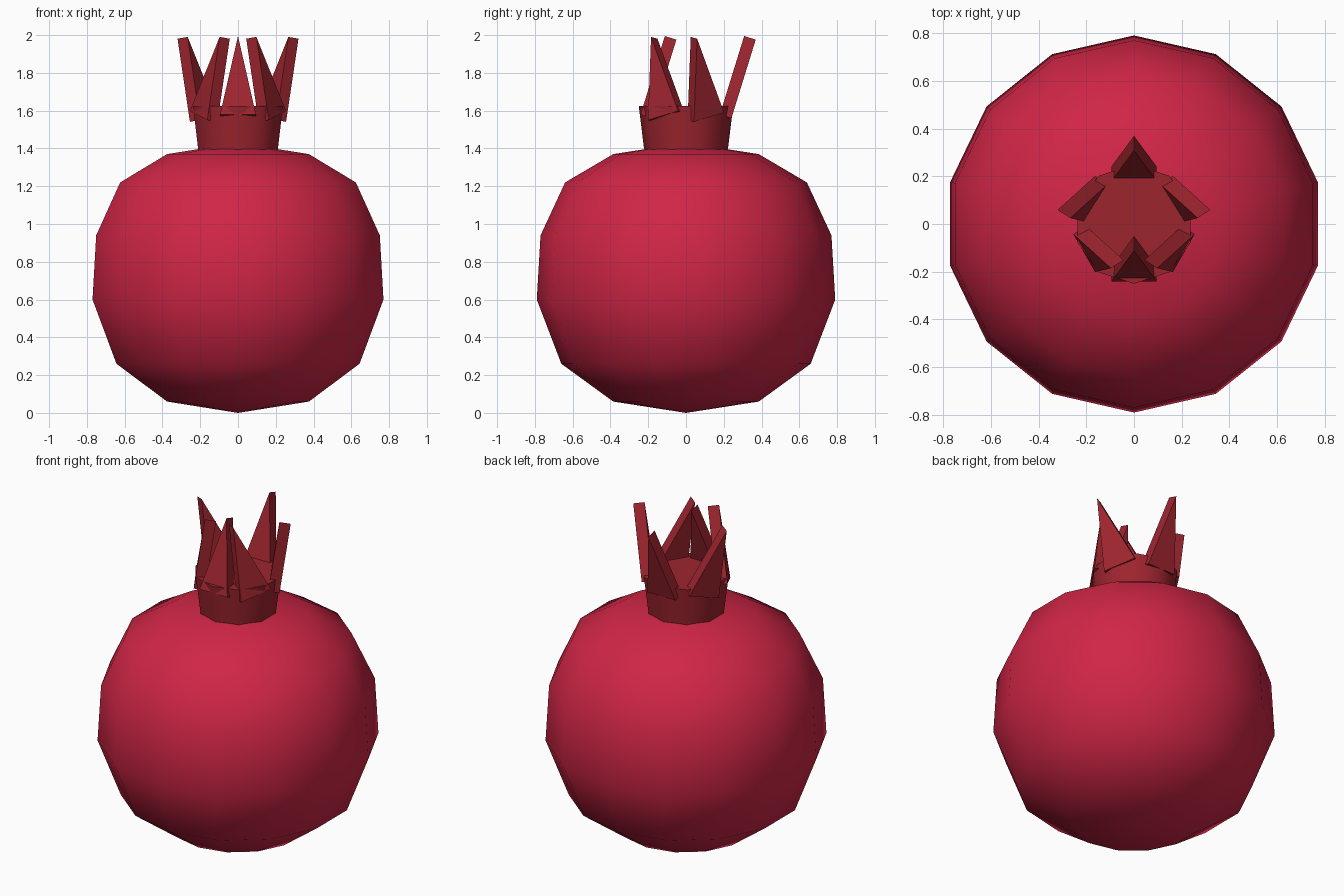
import bpy
import bmesh
from math import sin, cos, pi, radians

default = bpy.data.objects.get("Cube")
if default:
    bpy.data.objects.remove(default, do_unlink=True)


def material(name, rgb):
    mat = bpy.data.materials.new(name)
    mat.use_nodes = True
    colour = (*rgb, 1.0)
    mat.diffuse_color = colour
    mat.node_tree.nodes["Principled BSDF"].inputs["Base Color"].default_value = colour
    return mat


def finish(name, bm, mat):
    bmesh.ops.recalc_face_normals(bm, faces=bm.faces[:])
    mesh = bpy.data.meshes.new(name)
    bm.to_mesh(mesh)
    bm.free()
    obj = bpy.data.objects.new(name, mesh)
    bpy.context.collection.objects.link(obj)
    mesh.materials.append(mat)
    bpy.ops.object.select_all(action='DESELECT')
    obj.select_set(True)
    bpy.context.view_layer.objects.active = obj
    bpy.ops.object.shade_smooth_by_angle(angle=radians(60))
    return obj


def lathe(name, profile, sides, mat):
    """Rings of (radius, z) joined from bottom to top; radius 0 is a pole."""
    bm = bmesh.new()
    rings = []
    for r, z in profile:
        if r == 0:
            rings.append([bm.verts.new((0, 0, z))] * sides)
        else:
            angles = [pi / 2 + 2 * pi * i / sides for i in range(sides)]
            rings.append([bm.verts.new((r * cos(a), r * sin(a), z)) for a in angles])
    for low, high in zip(rings, rings[1:]):
        for i in range(sides):
            j = (i + 1) % sides
            corners = dict.fromkeys((low[i], low[j], high[j], high[i]))
            bm.faces.new(list(corners))
    for ring in (rings[0], rings[-1]):
        if len(set(ring)) > 1:
            bm.faces.new(ring)
    return finish(name, bm, mat)


def crown_spike(name, angle, mat):
    """Triangular slab, leaning by an amount that follows its place in the ring."""
    width, depth, height = 0.095, 0.032, 0.435
    bm = bmesh.new()
    outline = [(-width, 0), (width, 0), (0, height)]
    front = bm.faces.new([bm.verts.new((x, -depth, z)) for x, z in outline])
    extruded = bmesh.ops.extrude_face_region(bm, geom=[front], use_keep_orig=True)
    moved = [v for v in extruded["geom"] if isinstance(v, bmesh.types.BMVert)]
    bmesh.ops.translate(bm, verts=moved, vec=(0, 2 * depth, 0))
    obj = finish(name, bm, mat)
    lean, radius = 0.3, 0.21
    obj.location = (radius * cos(angle), radius * sin(angle), 1.57)
    obj.rotation_euler = (-lean * sin(angle), lean * cos(angle), angle - pi / 2)
    return obj


skin = material("crimson_skin", (0.63, 0.019, 0.061))
husk = material("dark_red_husk", (0.34, 0.018, 0.028))

# Rounded fruit
lathe("fruit_body", [(0, 0), (0.385, 0.06), (0.66, 0.26), (0.79, 0.60),
                     (0.77, 0.94), (0.64, 1.22), (0.385, 1.37), (0, 1.43)], 14, skin)

# Flared neck with a flat top
lathe("crown_neck", [(0.22, 1.38), (0.25, 1.625)], 10, husk)

# Ring of six pointed spikes
for i in range(6):
    crown_spike(f"crown_spike_{i + 1}", radians(30 + 60 * i), husk)
